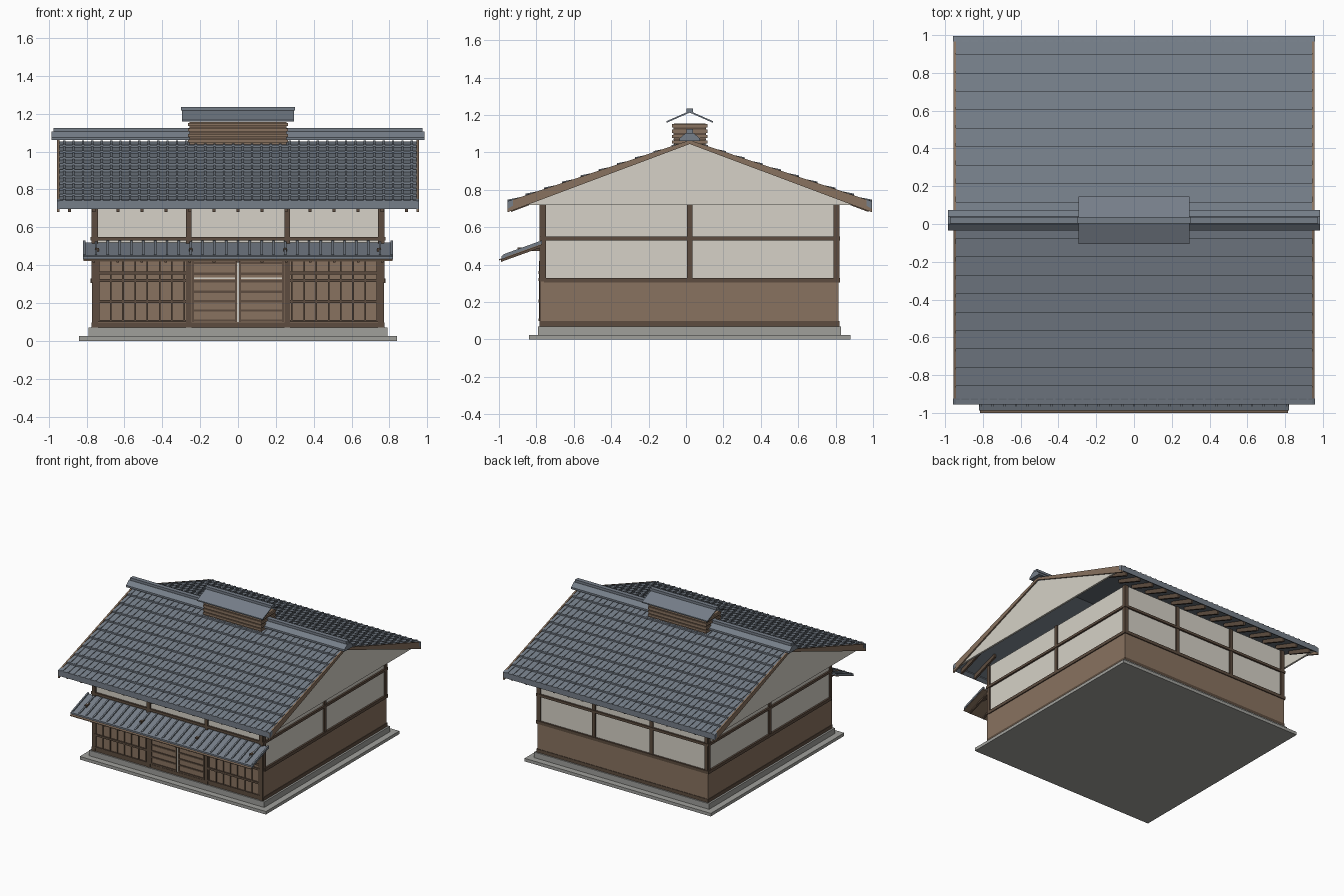
import bpy, bmesh

cube = bpy.data.objects.get("Cube")
if cube:
    bpy.data.objects.remove(cube, do_unlink=True)


def material(name, r, g, b):
    m = bpy.data.materials.new(name)
    m.use_nodes = True
    m.diffuse_color = (r, g, b, 1)
    m.node_tree.nodes["Principled BSDF"].inputs["Base Color"].default_value = (r, g, b, 1)
    return m


PLASTER = material("pale plaster", 0.67, 0.64, 0.57)
WOOD = material("brown wood", 0.25, 0.17, 0.115)
BEAM = material("dark beam wood", 0.11, 0.073, 0.05)
SLATE = material("slate tile", 0.18, 0.21, 0.25)
STONE = material("grey stone", 0.35, 0.35, 0.33)


class Part:
    """Collects boxes and extruded profiles into one flat-shaded object."""

    def __init__(self, name, mat):
        self.name, self.mat, self.bm = name, mat, bmesh.new()

    def prism(self, profile, x0, x1):
        a, b = ([self.bm.verts.new((x, y, z)) for y, z in profile] for x in (x0, x1))
        self.bm.faces.new(a)
        self.bm.faces.new(b[::-1])
        n = len(profile)
        for i in range(n):
            j = (i + 1) % n
            self.bm.faces.new((a[i], b[i], b[j], a[j]))

    def box(self, x0, x1, y0, y1, z0, z1):
        self.prism([(y0, z0), (y1, z0), (y1, z1), (y0, z1)], x0, x1)

    def done(self):
        bmesh.ops.recalc_face_normals(self.bm, faces=self.bm.faces)
        mesh = bpy.data.meshes.new(self.name)
        self.bm.to_mesh(mesh)
        self.bm.free()
        mesh.materials.append(self.mat)
        bpy.context.collection.objects.link(bpy.data.objects.new(self.name, mesh))


C = 0.02                      # centre of the building in y
W, D = 0.765, 0.79            # half width and half depth of the walls
FRONT, BACK = C - D, C + D
TOP = 0.72                    # wall top
EAVE = 0.975                  # run of each roof slope


def roof_z(run):
    return 1.06 - run * 0.333


# Stone plinth in two steps
p = Part("plinth", STONE)
p.box(-0.84, 0.84, C - 0.86, C + 0.86, 0, 0.025)
p.box(-0.79, 0.79, C - 0.81, C + 0.81, 0.025, 0.07)
p.done()

# Plaster walls, and gable triangles out at the roof ends
p = Part("plaster_walls", PLASTER)
p.box(-W, W, FRONT, BACK, 0.07, TOP)
p.done()
p = Part("gable_walls", PLASTER)
for s in (-1, 1):
    p.prism([(C - 0.94, TOP), (C + 0.94, TOP), (C, 1.045)], s * 0.93, s * 0.945)
p.done()

# Plank skirting, taller across the front
p = Part("lower_wood_walls", WOOD)
p.box(-W - 0.006, W + 0.006, FRONT - 0.005, BACK + 0.006, 0.07, 0.315)
p.box(-W, W, FRONT - 0.008, FRONT, 0.07, 0.43)
p.done()

# Sill, rails and posts
p = Part("timber_frame", BEAM)
for z0, z1, out in ((0.07, 0.098, 0.01), (0.53, 0.55, 0.014)):
    p.box(-W - out, W + out, FRONT - out, BACK + out, z0, z1)
for s in (-1, 1):
    p.box(s * (W - 0.02), s * (W + 0.014), FRONT + 0.01, BACK + 0.014, 0.305, 0.33)
    for y in (FRONT + 0.007, C, BACK - 0.007):
        p.box(s * (W - 0.02), s * (W + 0.01), y - 0.015, y + 0.015, 0.31, TOP)
p.box(-W - 0.014, W + 0.014, BACK - 0.01, BACK + 0.014, 0.305, 0.33)
for x in (-0.755, -0.26, 0.26, 0.755):
    p.box(x - 0.015, x + 0.015, FRONT - 0.014, FRONT + 0.01, 0.07, TOP)
    p.box(x - 0.015, x + 0.015, BACK - 0.01, BACK + 0.01, 0.31, TOP)
p.box(-W, W, FRONT - 0.014, FRONT, 0.42, 0.435)
p.done()

# Lattice screens either side of the entrance
p = Part("front_lattice", BEAM)
for s in (-1, 1):
    for i in range(8):
        x = s * (0.285 + i * 0.0645)
        p.box(x - 0.004, x + 0.004, FRONT - 0.016, FRONT, 0.1, 0.42)
    for z, h in ((0.105, 0.006), (0.207, 0.008), (0.32, 0.008), (0.358, 0.008)):
        p.box(s * 0.275, s * 0.745, FRONT - 0.018, FRONT, z - h, z + h)
p.done()

# Sliding doors
p = Part("door_bars", BEAM)
for s in (-1, 1):
    for x in (0.011, 0.238):
        p.box(s * (x - 0.005), s * (x + 0.005), FRONT - 0.015, FRONT, 0.1, 0.42)
    for z in (0.108, 0.16, 0.21, 0.26, 0.315, 0.355, 0.412):
        p.box(s * 0.01, s * 0.24, FRONT - 0.014, FRONT, z - 0.006, z + 0.006)
p.done()
p = Part("door_gaps", PLASTER)
p.box(-0.004, 0.004, FRONT - 0.011, FRONT, 0.1, 0.42)
p.box(-0.235, 0.235, FRONT - 0.011, FRONT, 0.328, 0.336)
p.done()

# Roof boards under the tiles, with a thick eave edge
p = Part("roof_boards", SLATE)
for s in (-1, 1):
    p.prism([(C + s * r, roof_z(r) + dz) for r, dz in
             ((0, -0.006), (EAVE, -0.006), (EAVE, -0.022), (0, -0.022))], -0.945, 0.945)
    p.prism([(C + s * r, roof_z(r) + dz) for r, dz in
             ((0.945, 0.004), (EAVE, 0.004), (EAVE, -0.038), (0.945, -0.03))], -0.957, 0.957)
p.done()

# Overlapping tile rows with a small rib at each column
p = Part("roof_tiles", SLATE)
ROWS, COLS = 10, 38
step = EAVE / ROWS
for s in (-1, 1):
    for i in range(ROWS):
        r0, r1 = i * step, (i + 1) * step

        def course(lift, x0, x1):
            p.prism([(C + s * r, roof_z(r) + dz) for r, dz in
                     ((r0, lift - 0.006), (r1, lift + 0.007), (r1, -0.008), (r0, -0.012))], x0, x1)

        course(0, -0.943, 0.943)
        for k in range(COLS):
            x = (k + 0.5 - COLS / 2) * 1.886 / COLS
            course(0.005, x - 0.006, x + 0.006)
p.done()

# Tapered barge boards at the roof ends
p = Part("barge_boards", WOOD)
for e in (-1, 1):
    for s in (-1, 1):
        p.prism([(C + s * r, z) for r, z in
                 ((0, 1.066), (EAVE, 0.738), (EAVE, 0.68), (0, 1.045))], e * 0.943, e * 0.956)
p.done()

# Rafter tails under both eaves
p = Part("rafters", BEAM)
for s in (-1, 1):
    for k in range(-7, 8):
        x = k * 0.127
        p.prism([(C + s * r, roof_z(r) + dz) for r, dz in
                 ((0.72, -0.02), (0.955, -0.02), (0.955, -0.06), (0.72, -0.05))],
                x - 0.008, x + 0.008)
p.done()

# Ridge with a raised cap
p = Part("ridge", SLATE)
p.prism([(C - 0.055, 1.06), (C + 0.055, 1.06), (C + 0.055, 1.075),
         (C + 0.02, 1.105), (C - 0.02, 1.105), (C - 0.055, 1.075)], -0.985, 0.985)
p.box(-0.975, 0.975, C - 0.018, C + 0.018, 1.1, 1.125)
p.done()

# Louvred smoke vent on the ridge
p = Part("vent_body", WOOD)
p.box(-0.255, 0.255, C - 0.085, C + 0.085, 1.02, 1.155)
for i in range(4):
    z = 1.056 + i * 0.029
    p.box(-0.265, 0.265, C - 0.094, C + 0.094, z - 0.009, z + 0.009)
p.done()
p = Part("vent_shadow_lines", BEAM)
for i in range(3):
    z = 1.0705 + i * 0.029
    p.box(-0.257, 0.257, C - 0.087, C + 0.087, z - 0.005, z + 0.005)
p.done()
p = Part("vent_roof", SLATE)
for s in (-1, 1):
    p.prism([(C, 1.222), (C + s * 0.125, 1.167), (C + s * 0.125, 1.158), (C, 1.213)], -0.295, 0.295)
p.box(-0.302, 0.302, C - 0.017, C + 0.017, 1.216, 1.236)
p.done()

# Entrance awning: board, ribbed tiles, rafters and brackets


def awning_z(y):
    return 0.425 + (y + 1) * 0.36


def slope(part, y0, y1, low, high, x0, x1):
    part.prism([(y0, awning_z(y0) + low), (y1, awning_z(y1) + low),
                (y1, awning_z(y1) + high), (y0, awning_z(y0) + high)], x0, x1)


p = Part("awning_board", WOOD)
slope(p, -1.0, FRONT, -0.002, 0.004, -0.815, 0.815)
p.done()
p = Part("awning_tiles", SLATE)
slope(p, -0.985, FRONT, 0.004, 0.012, -0.82, 0.82)
slope(p, -0.987, -0.965, 0.0, 0.017, -0.82, 0.82)
for k in range(27):
    x = (k - 13) * 0.0625
    slope(p, -0.975, FRONT, 0.008, 0.022, x - 0.006, x + 0.006)
p.done()
p = Part("awning_rafters", BEAM)
for k in range(-6, 7):
    slope(p, -0.99, FRONT, -0.014, 0, k * 0.127 - 0.007, k * 0.127 + 0.007)
for x in (-0.745, -0.25, 0.25, 0.745):
    p.box(x - 0.01, x + 0.01, -0.9, FRONT, 0.472, 0.492)
p.done()
